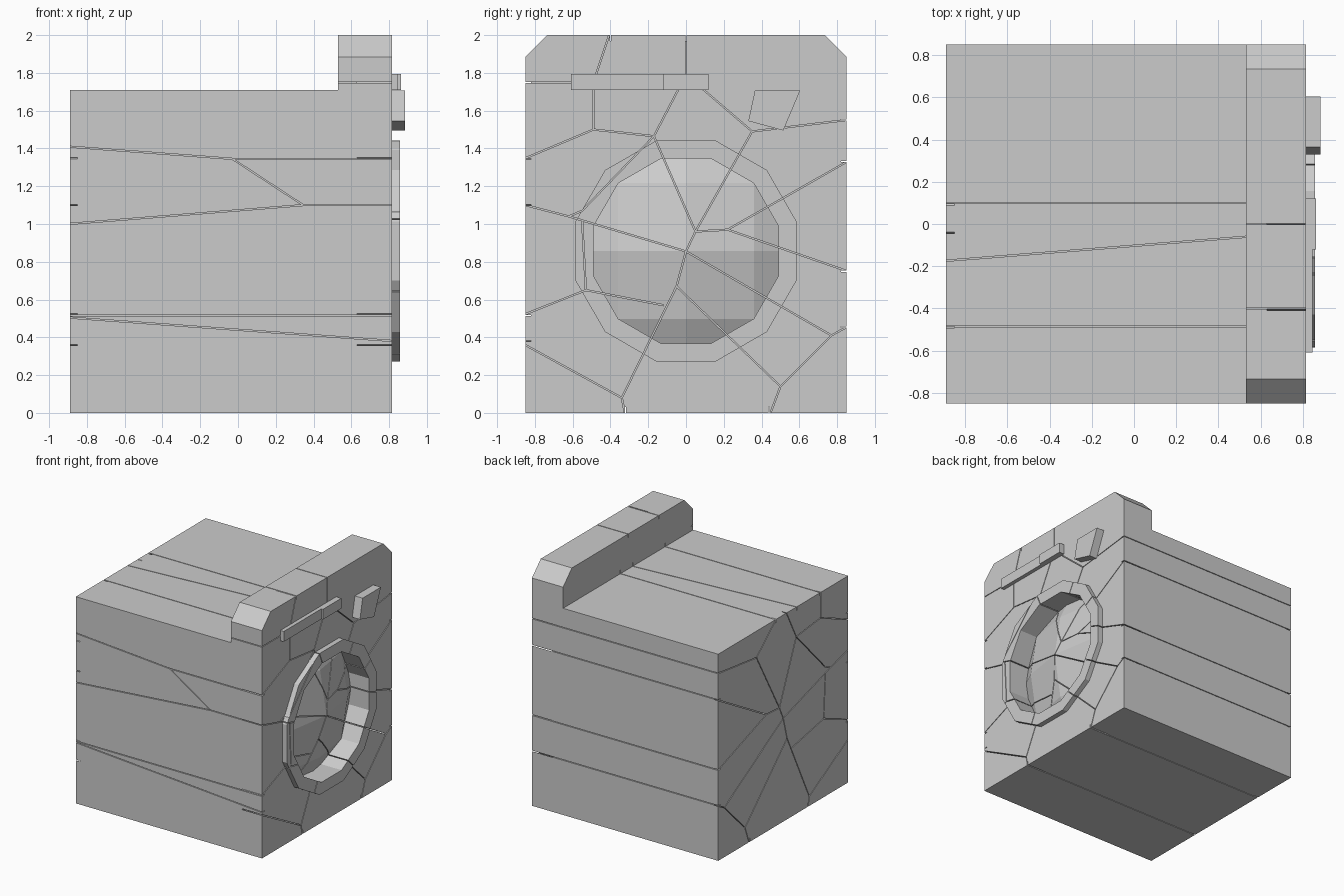
import bpy, bmesh, math
from mathutils import Vector, Matrix

if "Cube" in bpy.data.objects:
    bpy.data.objects.remove(bpy.data.objects["Cube"])


def finish(name, bm):
    bmesh.ops.recalc_face_normals(bm, faces=bm.faces[:])
    me = bpy.data.meshes.new(name)
    bm.to_mesh(me)
    bm.free()
    ob = bpy.data.objects.new(name, me)
    bpy.context.collection.objects.link(ob)
    return ob


def prism(name, pts, x0, x1):
    """Extrude a (y, z) outline from x0 to x1."""
    bm = bmesh.new()
    f = bm.faces.new([bm.verts.new((x0, y, z)) for y, z in pts])
    ext = bmesh.ops.extrude_face_region(bm, geom=[f])
    vs = [v for v in ext['geom'] if isinstance(v, bmesh.types.BMVert)]
    bmesh.ops.translate(bm, verts=vs, vec=(x1 - x0, 0, 0))
    return finish(name, bm)


def rect(y0, y1, z0, z1):
    return [(y0, z0), (y1, z0), (y1, z1), (y0, z1)]


CZ = 0.857


def ngon(apothem):
    r = apothem / math.cos(math.pi / 12)
    return [(r * math.cos(a), CZ + r * math.sin(a))
            for a in (math.pi / 12 + i * math.pi / 6 for i in range(12))]


def cut(ob, cutter, self_int=False):
    m = ob.modifiers.new('cut', 'BOOLEAN')
    m.operation = 'DIFFERENCE'
    m.object = cutter
    m.solver = 'EXACT'
    m.use_self = self_int
    cutter.hide_render = True
    cutter.hide_viewport = True


# cabinet with raised, chamfered control panel and a door recess
cabinet = prism('cabinet', [(-.85, 0), (.85, 0), (.85, 1.885), (.735, 2),
                            (-.735, 2), (-.85, 1.885)], -.89, .815)
cut(cabinet, prism('top_step_cutter', rect(-1, 1, 1.71, 2.2), -1, .53))
cut(cabinet, prism('door_recess_cutter', ngon(.491), .6, 1))

# door ring
ring = prism('door_ring', ngon(.585), .81, .857)
cut(ring, prism('ring_hole_cutter', ngon(.49), .5, 1))


# bulging faceted door glass
def drop(t):
    t = abs(t)
    return t * .161 if t < .36 else .058 + (t - .36) * .486


bm = bmesh.new()
bm.faces.new([bm.verts.new((0, y, z)) for y, z in ngon(.492)])
for k in (-.36, 0, .36):
    for co, no in (((0, k, 0), (0, 1, 0)), ((0, 0, CZ + k), (0, 0, 1))):
        bmesh.ops.bisect_plane(bm, geom=bm.verts[:] + bm.edges[:] + bm.faces[:],
                               plane_co=co, plane_no=no)
ext = bmesh.ops.extrude_face_region(bm, geom=bm.faces[:])
front = {v for v in ext['geom'] if isinstance(v, bmesh.types.BMVert)}
for v in bm.verts:
    v.co.x = .81 - drop(v.co.y) - drop(v.co.z - CZ) if v in front else .59
glass = finish('door_glass', bm)

# drawer bar, its grip, and the bent knob
bar = prism('drawer_bar', rect(-.61, -.12, 1.71, 1.795), .81, .847)
grip = prism('drawer_grip', rect(-.12, .12, 1.71, 1.795), .81, .862)
knob = prism('knob', [(.33, 1.545), (.515, 1.495), (.605, 1.708), (.365, 1.708)],
             .81, .885)

# crack paths on front and back (y, z)
FACE = [[(-.4, 2.02), (-.49, 1.75), (-.49, 1.5), (-.87, 1.34)],
        [(-.49, 1.5), (-.17, 1.465), (0, 1.79), (0, 2.02)],
        [(-.87, 1.75), (-.49, 1.75)],
        [(0, 1.79), (.35, 1.49), (.87, 1.553)],
        [(.35, 1.49), (.05, .96), (-.17, 1.465), (-.55, 1.07), (-.62, 1.04), (-.87, 1.105)],
        [(-.62, 1.04), (0, .855), (.77, .41), (.87, .465)],
        [(0, .855), (.05, .96), (.22, .97), (.87, 1.34)],
        [(.22, .97), (.87, .745)],
        [(-.55, 1.02), (-.53, .65), (-.87, .515)],
        [(-.53, .65), (-.12, .57)],
        [(0, .855), (-.05, .67), (-.34, .08), (-.87, .37)],
        [(-.34, .08), (-.32, -.02)],
        [(-.05, .67), (.5, .14), (.77, .41)],
        [(.5, .14), (.44, -.02)]]
# crack paths on left side (x, z), top and panel top (x, y)
SIDE = [[(-.9, 1.41), (-.03, 1.345), (.83, 1.345)],
        [(-.03, 1.345), (.345, 1.1)],
        [(-.9, 1), (.345, 1.1), (.83, 1.1)],
        [(-.9, .515), (.83, .515)], [(-.9, .505), (.83, .38)],
        [(.5, 1.75), (.83, 1.75)]]
TOP = [[(-.9, .1), (.54, .1)], [(-.9, -.175), (.54, -.06)], [(-.9, -.485), (.54, -.485)]]


def cracks(name, runs, width=.006):
    """Thin slabs: each run is (3D path, normal, half depth)."""
    bm = bmesh.new()
    for path, n, depth in runs:
        n = Vector(n)
        for p, q in zip(path, path[1:]):
            p, q = Vector(p), Vector(q)
            d = q - p
            u = d.normalized()
            s = n.cross(u)
            rot = Matrix((u, s, n)).transposed().to_4x4()
            m = Matrix.Translation((p + q) / 2) @ rot @ Matrix.Diagonal(
                (d.length + .003, width, 2 * depth, 1))
            bmesh.ops.create_cube(bm, size=1, matrix=m)
    return finish(name, bm)


front_runs = [([(.78, y, z) for y, z in r], (1, 0, 0), .15) for r in FACE]
body_runs = [([(-.89, y, z) for y, z in r], (1, 0, 0), .04) for r in FACE]
body_runs += [([(x, -.85, z) for x, z in r], (0, 1, 0), .03) for r in SIDE]
body_runs += [([(-.9, .85, z), (.83, .85, z)], (0, 1, 0), .03)
              for z in (1.55, 1.33, .75, .455)]
body_runs += [([(x, y, 1.71) for x, y in r], (0, 0, 1), .03) for r in TOP]
body_runs += [([(.5, y, 2), (.83, y, 2)], (0, 0, 1), .03) for y in (-.4, 0)]
body_runs += [([(-.9, y, 0), (.83, y, 0)], (0, 0, 1), .03) for y in (-.32, .44)]

front_cut = cracks('front_crack_cutter', front_runs)
body_cut = cracks('body_crack_cutter', body_runs)
for ob in (cabinet, ring, glass):
    cut(ob, front_cut, True)
cut(cabinet, body_cut, True)
